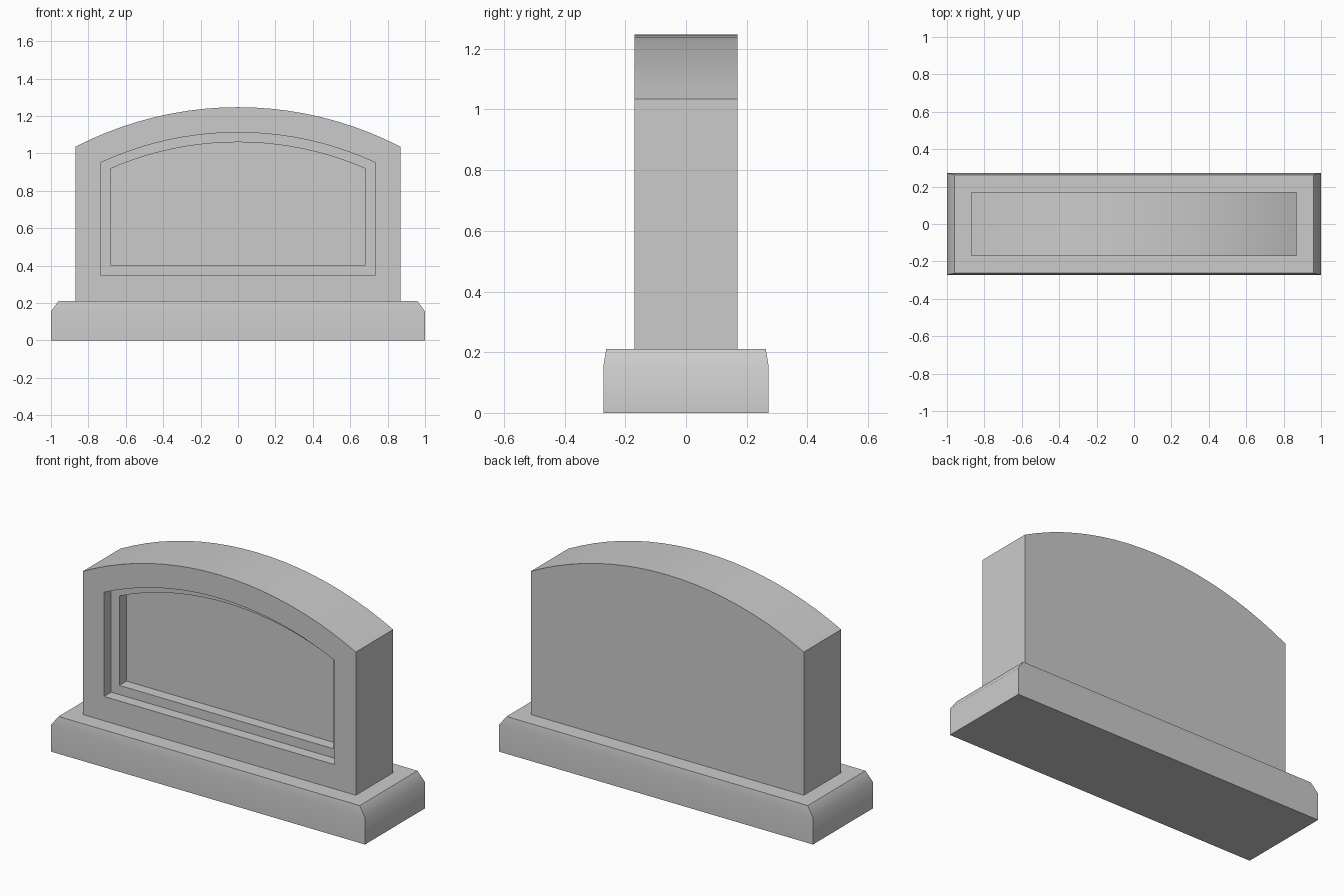
import bpy, bmesh
from math import radians, sin, cos, atan2

if "Cube" in bpy.data.objects:
    bpy.data.objects.remove(bpy.data.objects["Cube"])

ARC_STEPS = 20


def arched_loop(half, bottom, spring, apex, y):
    """Outline of a straight-sided panel with a shallow arched top."""
    rise = apex - spring
    r = (half * half + rise * rise) / (2 * rise)
    a = atan2(half, r - rise)
    pts = [(-half, y, bottom), (half, y, bottom)]
    for i in range(ARC_STEPS + 1):
        t = a - 2 * a * i / ARC_STEPS
        pts.append((r * sin(t), y, apex - r + r * cos(t)))
    return pts


def rect_loop(hx, hy, z):
    return [(-hx, -hy, z), (hx, -hy, z), (hx, hy, z), (-hx, hy, z)]


def loft(name, loops):
    """Join successive matching loops with quads and cap both ends."""
    bm = bmesh.new()
    rings = [[bm.verts.new(p) for p in loop] for loop in loops]
    n = len(rings[0])
    for a, b in zip(rings, rings[1:]):
        for i in range(n):
            j = (i + 1) % n
            bm.faces.new((a[i], a[j], b[j], b[i]))
    bm.faces.new(rings[0])
    bm.faces.new(rings[-1])
    bmesh.ops.recalc_face_normals(bm, faces=bm.faces)
    mesh = bpy.data.meshes.new(name)
    bm.to_mesh(mesh)
    bm.free()
    obj = bpy.data.objects.new(name, mesh)
    bpy.context.collection.objects.link(obj)
    bpy.ops.object.select_all(action='DESELECT')
    obj.select_set(True)
    bpy.context.view_layer.objects.active = obj
    bpy.ops.object.shade_smooth_by_angle(angle=radians(40))
    return obj


# Plinth with a softened top edge
loft("base", [rect_loop(1.0, 0.272, 0.0),
              rect_loop(1.0, 0.272, 0.155),
              rect_loop(0.96, 0.263, 0.21)])

# Arched slab with a two-step recessed panel in the front
outer = (0.87, 0.21, 1.035, 1.247)
frame = (0.735, 0.35, 0.95, 1.112)
panel = (0.683, 0.403, 0.918, 1.06)
loft("headstone", [arched_loop(*outer, 0.17),
                   arched_loop(*outer, -0.17),
                   arched_loop(*frame, -0.17),
                   arched_loop(*frame, -0.105),
                   arched_loop(*panel, -0.105),
                   arched_loop(*panel, -0.04)])
